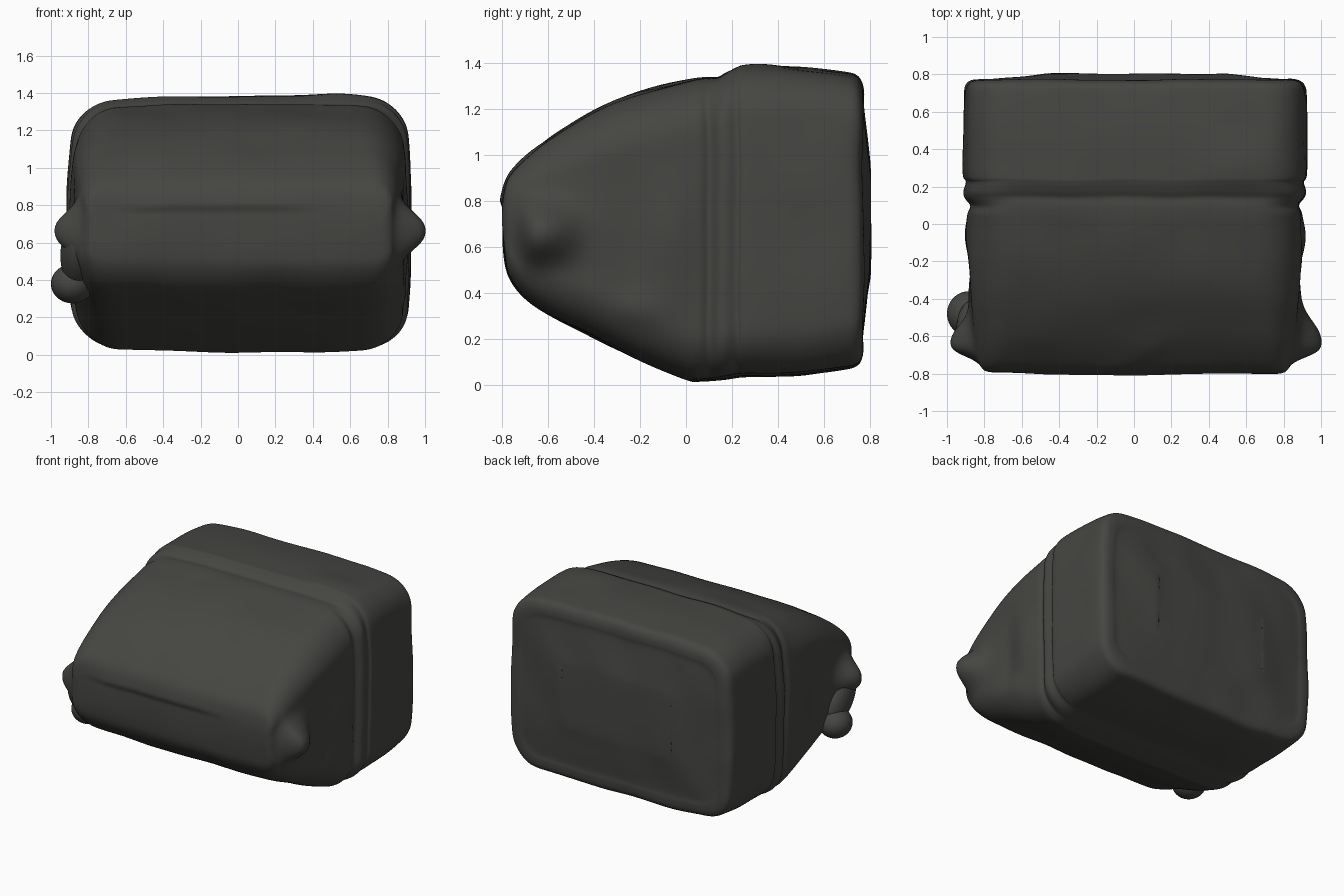
import bpy, bmesh, math
from mathutils import Vector, noise

if "Cube" in bpy.data.objects:
    bpy.data.objects.remove(bpy.data.objects["Cube"])

# Body sections from front to back: y, half width, bottom z, top z, corner radius
ROWS = [
    (-0.798, 0.765, 0.67, 0.73, 0.04), (-0.792, 0.79, 0.56, 0.82, 0.07),
    (-0.77, 0.82, 0.465, 0.905, 0.10), (-0.70, 0.845, 0.375, 0.985, 0.14),
    (-0.58, 0.865, 0.295, 1.085, 0.18), (-0.40, 0.885, 0.205, 1.195, 0.21),
    (-0.20, 0.895, 0.105, 1.275, 0.22), (0.0, 0.895, 0.02, 1.325, 0.21),
    (0.06, 0.892, 0.015, 1.337, 0.20), (0.10, 0.878, 0.018, 1.341, 0.19),
    (0.14, 0.908, 0.022, 1.341, 0.19), (0.175, 0.915, 0.026, 1.36, 0.19),
    (0.225, 0.902, 0.034, 1.38, 0.19), (0.27, 0.92, 0.037, 1.384, 0.19),
    (0.50, 0.92, 0.042, 1.380, 0.19), (0.68, 0.917, 0.065, 1.365, 0.19),
    (0.74, 0.905, 0.08, 1.35, 0.18), (0.765, 0.875, 0.11, 1.315, 0.17),
    (0.772, 0.83, 0.16, 1.27, 0.15), (0.770, 0.78, 0.21, 1.22, 0.13),
    (0.785, 0.64, 0.34, 1.09, 0.12), (0.803, 0.46, 0.50, 0.94, 0.08),
]
SEG, STEPS = 32, 4


def spline(rows):
    out = []
    for i in range(len(rows) - 1):
        p0, p1, p2, p3 = (rows[max(0, min(len(rows) - 1, i + k))] for k in (-1, 0, 1, 2))
        for s in range(STEPS):
            t = s / STEPS
            out.append([0.5 * (2 * b + (c - a) * t + (2 * a - 5 * b + 4 * c - d) * t * t
                               + (3 * b - a - 3 * c + d) * t ** 3)
                        for a, b, c, d in zip(p0, p1, p2, p3)])
    return out + [list(rows[-1])]


def ring(y, hw, z0, z1, r):
    hh, zc = (z1 - z0) / 2, (z0 + z1) / 2
    rx, rz = min(r, hw * 0.5), min(r, hh * 0.9)
    w = [0.6 * math.sin(math.pi / 2 * (2 * i / SEG - 1)) + 0.4 * (2 * i / SEG - 1)
         for i in range(SEG)]
    square = ([(1, v) for v in w] + [(-u, 1) for u in w]
              + [(-1, -v) for v in w] + [(u, -1) for u in w])
    pts = []
    for u, v in square:
        x, z = u * hw, v * hh
        cx = max(-(hw - rx), min(hw - rx, x))
        cz = max(-(hh - rz), min(hh - rz, z))
        d = Vector(((x - cx) / rx, (z - cz) / rz)).normalized()
        px, pz = cx + d.x * rx, cz + d.y * rz
        # Sides lean in and the top and bottom are slightly crowned
        lean = 0.075 if px < 0 else 0.04
        pz *= 1 - (0.055 if px < 0 else 0.04) * abs(px / 0.9) ** 3
        px *= 1 - lean * abs((pz + zc - 0.7) / 0.7) ** 2.5
        pts.append(Vector((px + 0.004, y, pz + zc)))
    return pts


def bump(a, b, ca, cb, sa, sb, power=2):
    return math.exp(-math.hypot((a - ca) / sa, (b - cb) / sb) ** power)


def weather(p):
    # Gentle lumps over everything
    q = p + noise.noise_vector(p * 3.5) * 0.009
    # Ledge and diagonal crease on the front
    if p.y < -0.4 and p.z > 0.775:
        fade = math.exp(-((p.x + 0.12) / 0.5) ** 6)
        q.y -= 0.016 * fade * math.exp(-((p.z - 0.775) / 0.13) ** 2)
    if p.y < -0.3:
        q.y -= 0.012 * bump(p.x, p.z - 0.5 * p.x, 0.02, 0.98, 0.16, 0.04)
    # Raised spot on the rear top
    if p.z > 1.2:
        q.z += 0.02 * bump(p.x, p.y, 0.55, 0.32, 0.2, 0.12)
    if abs(p.x) > 0.6:
        s = math.copysign(1, p.x)
        side = min(1, max(0, (abs(p.x) - 0.72) / 0.1))
        # Dents, then the round knob that slopes off towards the back
        q.x += s * side * 0.018 * bump(p.y, p.z, -0.06, 0.65, 0.08, 0.18)
        q.x += s * side * 0.015 * bump(p.y, p.z, -0.20, 0.33, 0.1, 0.06)
        q.x -= s * side * 0.018 * bump(p.y, p.z, -0.24, 0.6, 0.07, 0.25)
        reach = 0.06 if p.y < -0.66 else (0.17 if s > 0 else 0.14)
        q.x += s * side * (0.145 if s > 0 else 0.13) * bump(p.y, p.z, -0.66, 0.66, reach, 0.125, 2.6)
    q.z = max(q.z, 0.003)
    return q


dark = bpy.data.materials.new("dark_metal")
dark.diffuse_color = (0.06, 0.061, 0.055, 1)
dark.use_nodes = True
dark.node_tree.nodes["Principled BSDF"].inputs["Base Color"].default_value = dark.diffuse_color


def finish(name, bm, levels):
    bmesh.ops.recalc_face_normals(bm, faces=bm.faces)
    for f in bm.faces:
        f.smooth = True
    me = bpy.data.meshes.new(name)
    bm.to_mesh(me)
    bm.free()
    me.materials.append(dark)
    ob = bpy.data.objects.new(name, me)
    bpy.context.collection.objects.link(ob)
    if levels:
        m = ob.modifiers.new("smooth", 'SUBSURF')
        m.levels = m.render_levels = levels
    return ob


# Main shell
bm = bmesh.new()
rings = [[bm.verts.new(weather(p)) for p in ring(*row)] for row in spline(ROWS)]
for a, b in zip(rings, rings[1:]):
    for i in range(len(a)):
        j = (i + 1) % len(a)
        bm.faces.new((a[i], a[j], b[j], b[i]))
# Both ends are closed with strips from top to bottom
for r in (rings[0], rings[-1]):
    n = len(r)
    for j in range(SEG):
        bm.faces.new((r[SEG + j], r[SEG + j + 1], r[n - j - 1], r[(n - j) % n]))
    bm.faces.new(r[0:SEG + 1])
    bm.faces.new(r[2 * SEG:3 * SEG + 1])
finish("shell", bm, 1)


def lump(name, centre, radii, tilt=0):
    bm = bmesh.new()
    bmesh.ops.create_uvsphere(bm, u_segments=32, v_segments=20, radius=1)
    ob = finish(name, bm, 0)
    ob.location, ob.scale, ob.rotation_euler = centre, radii, (tilt, 0, 0)


# Left lever running from the knob down to its foot
lump("left_lever_neck", (-0.86, -0.56, 0.53), (0.09, 0.12, 0.20), 0.65)
lump("left_lever_foot", (-0.885, -0.48, 0.38), (0.115, 0.12, 0.105))
